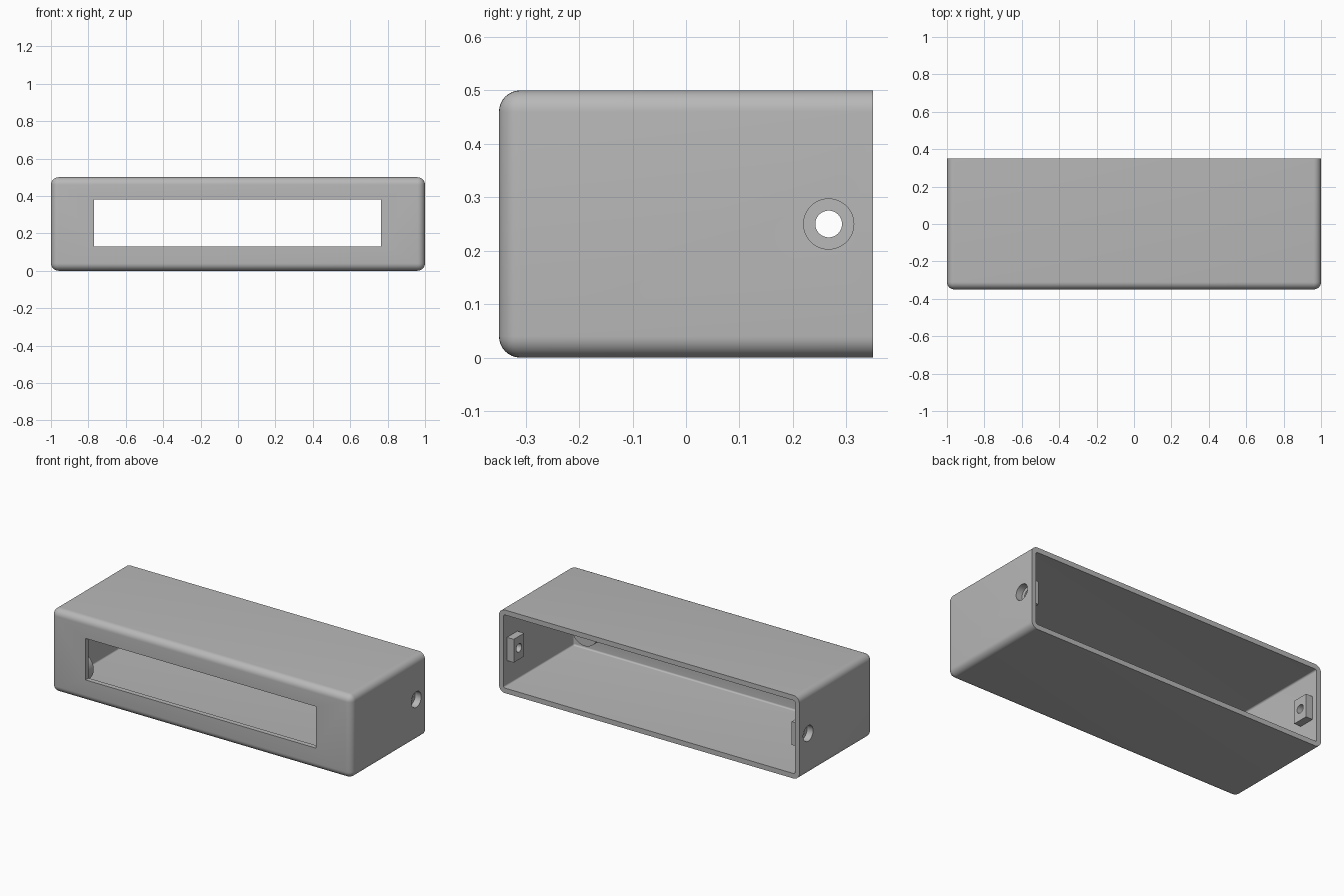
import bpy, bmesh, math
from mathutils import Matrix

cube = bpy.data.objects.get("Cube")
if cube:
    bpy.data.objects.remove(cube, do_unlink=True)

grey = bpy.data.materials.new("plain grey")
grey.use_nodes = True
colour = (0.48, 0.48, 0.48, 1)
grey.diffuse_color = colour
grey.node_tree.nodes["Principled BSDF"].inputs["Base Color"].default_value = colour


def finish(name, bm):
    mesh = bpy.data.meshes.new(name)
    bmesh.ops.recalc_face_normals(bm, faces=bm.faces)
    bm.to_mesh(mesh)
    bm.free()
    mesh.materials.append(grey)
    obj = bpy.data.objects.new(name, mesh)
    bpy.context.collection.objects.link(obj)
    return obj


def box(name, low, high, radius=0.0):
    """Box between two corners, rounded everywhere except around its back end."""
    bm = bmesh.new()
    bmesh.ops.create_cube(bm, size=1)
    for v in bm.verts:
        v.co = [h if c > 0 else l for c, l, h in zip(v.co, low, high)]
    if radius:
        edges = [e for e in bm.edges if min(v.co.y for v in e.verts) < high[1] - 1e-5]
        bmesh.ops.bevel(bm, geom=edges, offset=radius, segments=8, profile=0.5, affect='EDGES')
    return finish(name, bm)


def cylinder(name, centre, radius, length, axis):
    bm = bmesh.new()
    turn = Matrix.Rotation(math.pi / 2, 4, 'Y' if axis == 'X' else 'X')
    bmesh.ops.create_cone(bm, cap_ends=True, segments=48, radius1=radius, radius2=radius,
                          depth=length, matrix=Matrix.Translation(centre) @ turn)
    return finish(name, bm)


def combine(target, tool, operation):
    bpy.context.view_layer.objects.active = target
    mod = target.modifiers.new(operation.lower(), 'BOOLEAN')
    mod.object, mod.operation, mod.solver = tool, operation, 'EXACT'
    bpy.ops.object.modifier_apply(modifier=mod.name)
    bpy.data.objects.remove(tool, do_unlink=True)


# Hollow housing, open at the back
housing = box("housing", (-1, -0.35, 0), (1, 0.35, 0.5), 0.04)
combine(housing, box("cavity", (-0.97, -0.32, 0.03), (0.97, 0.5, 0.47), 0.01), 'DIFFERENCE')

# Front window
combine(housing, box("window", (-0.77, -0.5, 0.13), (0.765, -0.2, 0.38)), 'DIFFERENCE')

for side in (-1, 1):
    # Screw block inside the end wall
    xs = sorted((side * 0.98, side * 0.925))
    block = box("screw_block", (xs[0], 0.218, 0.18), (xs[1], 0.316, 0.32))
    combine(housing, block, 'UNION')
    # Through hole and recess for the screw head
    combine(housing, cylinder("screw_hole", (side, 0.267, 0.25), 0.025, 0.4, 'X'), 'DIFFERENCE')
    combine(housing, cylinder("screw_recess", (side, 0.267, 0.25), 0.047, 0.08, 'X'), 'DIFFERENCE')
    # Round mounting boss behind the front wall, with a blind hole
    boss = cylinder("boss", (side * 0.86, -0.2975, 0.16), 0.085, 0.065, 'Y')
    combine(housing, boss, 'UNION')
    combine(housing, cylinder("boss_hole", (side * 0.86, -0.27, 0.16), 0.035, 0.1, 'Y'), 'DIFFERENCE')

# Smooth rounded edges, crisp corners
bpy.ops.object.select_all(action='DESELECT')
housing.select_set(True)
bpy.context.view_layer.objects.active = housing
bpy.ops.object.shade_smooth_by_angle(angle=math.radians(30))
